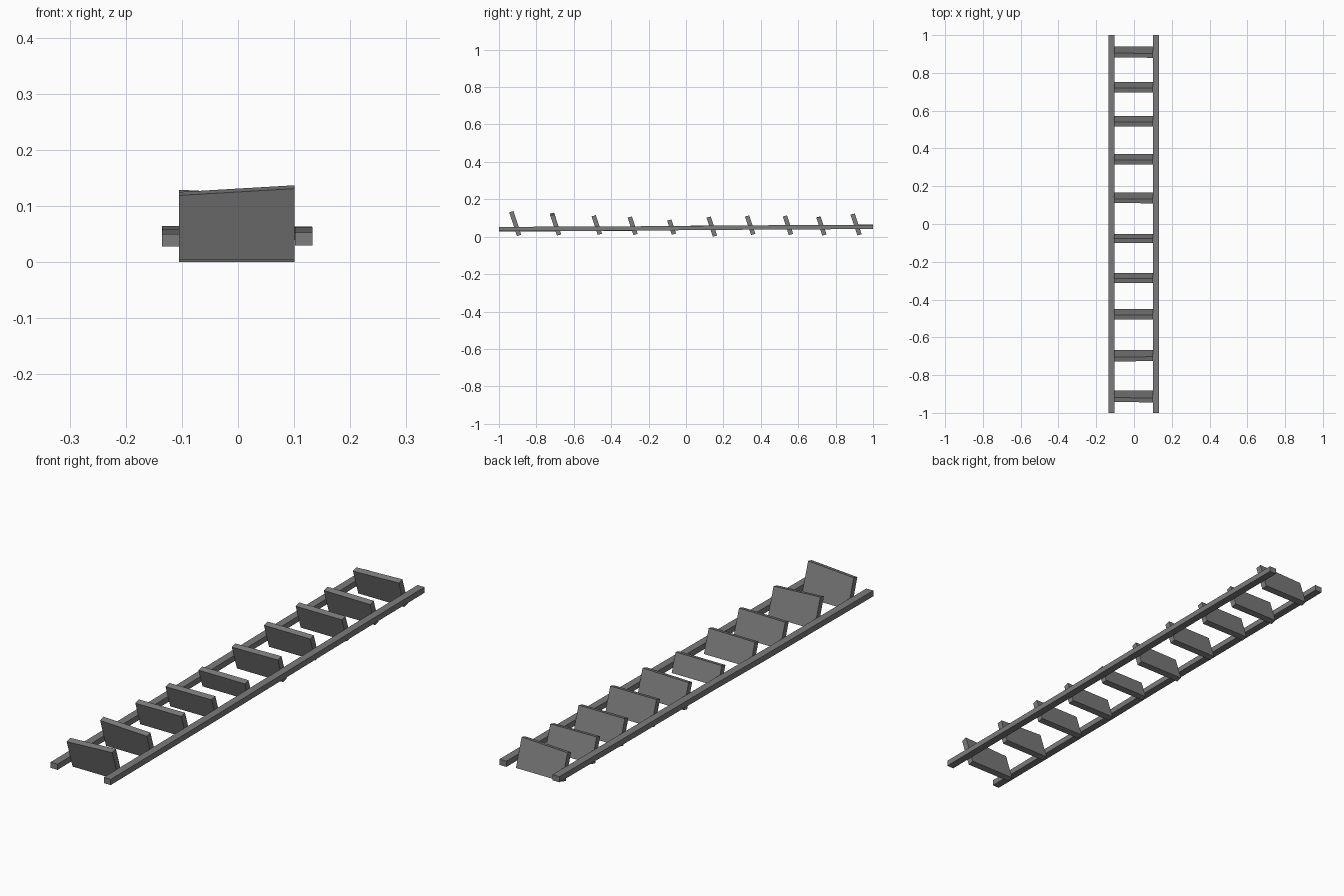
import bpy
import bmesh

old = bpy.data.objects.get("Cube")
if old:
    bpy.data.objects.remove(old, do_unlink=True)

# One weathered grey for everything
grey = bpy.data.materials.new("weathered_grey")
grey.use_nodes = True
colour = (0.2, 0.2, 0.2, 1)
grey.diffuse_color = colour
grey.node_tree.nodes["Principled BSDF"].inputs["Base Color"].default_value = colour


def loft(name, rings):
    """Skin a row of four-cornered sections and cap both ends."""
    bm = bmesh.new()
    loops = [[bm.verts.new(p) for p in ring] for ring in rings]
    for a, b in zip(loops, loops[1:]):
        for i in range(4):
            j = (i + 1) % 4
            bm.faces.new((a[i], a[j], b[j], b[i]))
    bm.faces.new(loops[0])
    bm.faces.new(loops[-1])
    bmesh.ops.recalc_face_normals(bm, faces=bm.faces)
    mesh = bpy.data.meshes.new(name)
    bm.to_mesh(mesh)
    bm.free()
    mesh.materials.append(grey)
    obj = bpy.data.objects.new(name, mesh)
    bpy.context.collection.objects.link(obj)
    return obj


def rail(name, x, stations):
    """Crooked square beam; each station is y, middle height, sideways drift."""
    w, h = 0.0155, 0.0115
    loft(name, [[(x + d + sx * w, y, z + sz * h)
                 for sx, sz in ((-1, -1), (1, -1), (1, 1), (-1, 1))]
                for y, z, d in stations])


# Side rails, rising gently toward the back
rail("left_rail", 0.117, [(-1, 0.041, 0), (-0.3, 0.044, 0), (0.2, 0.048, 0),
                          (0.6, 0.051, 0), (1, 0.052, -0.001)])
rail("right_rail", -0.120, [(-1, 0.039, 0), (-0.3, 0.043, 0), (0, 0.047, 0.001),
                            (0.5, 0.050, 0), (1, 0.053, 0)])

# Leaning treads: middle y, bottom height, top height, extra height on the left
treads = [(-0.912, 0.004, 0.131, 0.006), (-0.697, 0.006, 0.124, -0.005),
          (-0.477, 0.010, 0.114, 0.001), (-0.285, 0.009, 0.107, 0.001),
          (-0.077, 0.011, 0.092, 0.000), (0.138, 0.000, 0.106, 0.002),
          (0.343, 0.009, 0.114, 0.000), (0.545, 0.009, 0.114, 0.000),
          (0.724, 0.006, 0.108, -0.001), (0.910, 0.007, 0.120, 0.004)]
LEAN, HALF, RISE = 0.31, 0.0115, 0.003
for n, (y, low, high, skew) in enumerate(treads, 1):
    rings = []
    for x, s in ((-0.105, -1), (0.101, 1)):
        top = high + s * skew
        mid = (low + high) / 2
        yb, yt = y - (low - mid) * LEAN, y - (top - mid) * LEAN
        rings.append([(x, yb - HALF, low), (x, yb + HALF, low + 2 * RISE),
                      (x, yt + HALF, top), (x, yt - HALF, top - 2 * RISE)])
    for ring in rings:
        # Square the board ends to the lean
        ring[2], ring[3] = ((ring[2][0], ring[2][1], ring[2][2]),
                            (ring[3][0], ring[3][1], ring[3][2]))
    loft(f"tread_{n}", rings)
